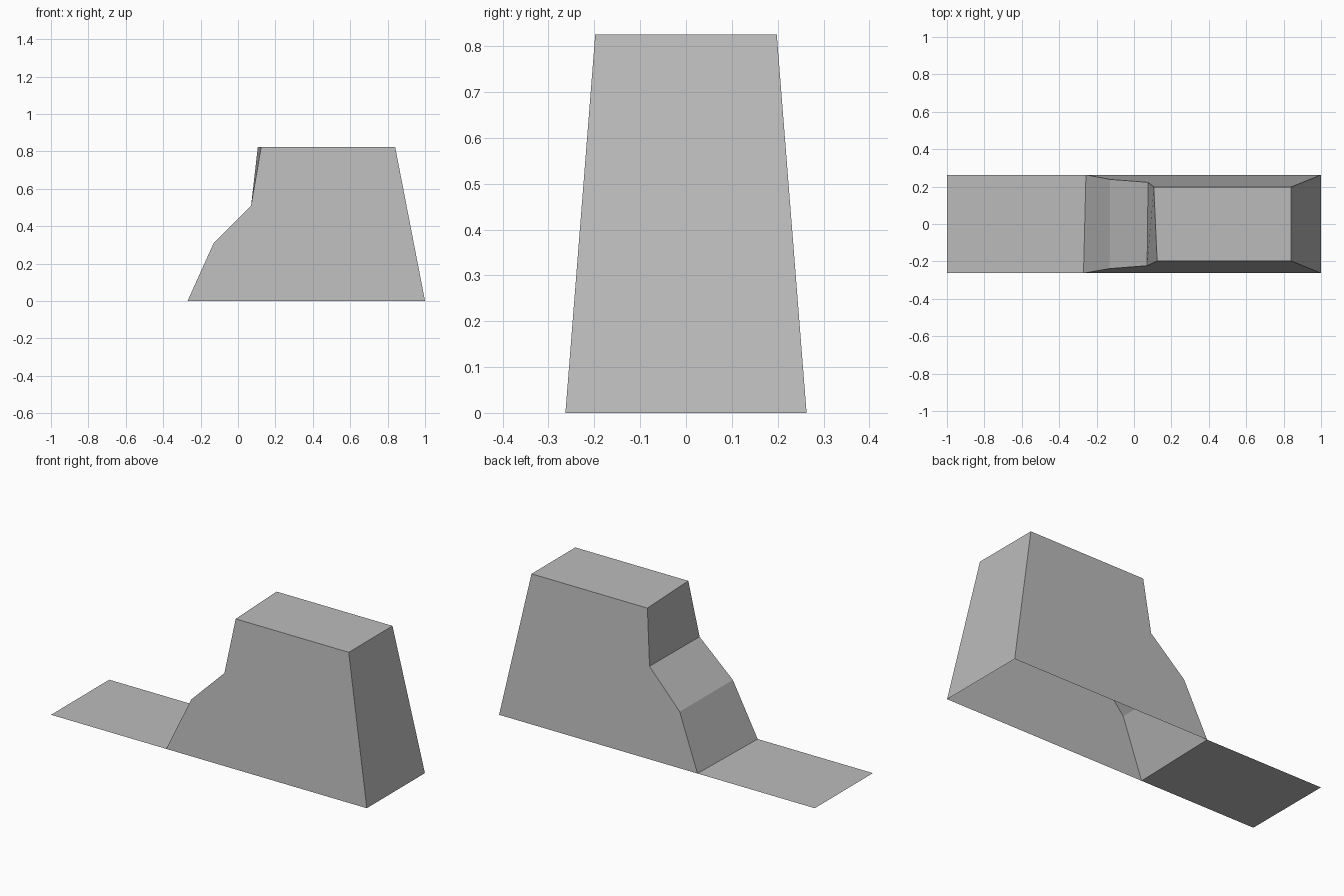
import bpy, bmesh

if "Cube" in bpy.data.objects:
    bpy.data.objects.remove(bpy.data.objects["Cube"])

grey = bpy.data.materials.new("light grey")
grey.diffuse_color = (0.5, 0.5, 0.5, 1)
grey.use_nodes = True
grey.node_tree.nodes["Principled BSDF"].inputs["Base Color"].default_value = grey.diffuse_color

HEIGHT, BASE_Y, TOP_Y = 0.825, 0.263, 0.198


def half_width(z):
    return BASE_Y + (TOP_Y - BASE_Y) * z / HEIGHT


def finish(name, bm):
    mesh = bpy.data.meshes.new(name)
    bm.to_mesh(mesh)
    bm.free()
    mesh.materials.append(grey)
    bpy.context.collection.objects.link(bpy.data.objects.new(name, mesh))


# Stepped body: side outline as (front x, back x, z), tapering upward, open underneath
outline = [(-0.27, -0.257, 0), (-0.13, -0.127, 0.31), (0.07, 0.075, 0.51),
           (0.124, 0.106, HEIGHT), (0.84, 0.84, HEIGHT), (1, 1, 0)]
bm = bmesh.new()
front = [bm.verts.new((xf, -half_width(z), z)) for xf, xb, z in outline]
back = [bm.verts.new((xb, half_width(z), z)) for xf, xb, z in outline]
bm.faces.new(front[::-1])
bm.faces.new(back)
for i in range(len(outline) - 1):
    bm.faces.new((front[i], front[i + 1], back[i + 1], back[i]))
bm.normal_update()
finish("stepped_body", bm)

# Flat sheet lying on the ground, meeting the foot of the body
bm = bmesh.new()
bm.faces.new([bm.verts.new(p) for p in ((-1, -BASE_Y, 0), (-0.27, -BASE_Y, 0),
                                        (-0.257, BASE_Y, 0), (-1, BASE_Y, 0))])
finish("ground_sheet", bm)
